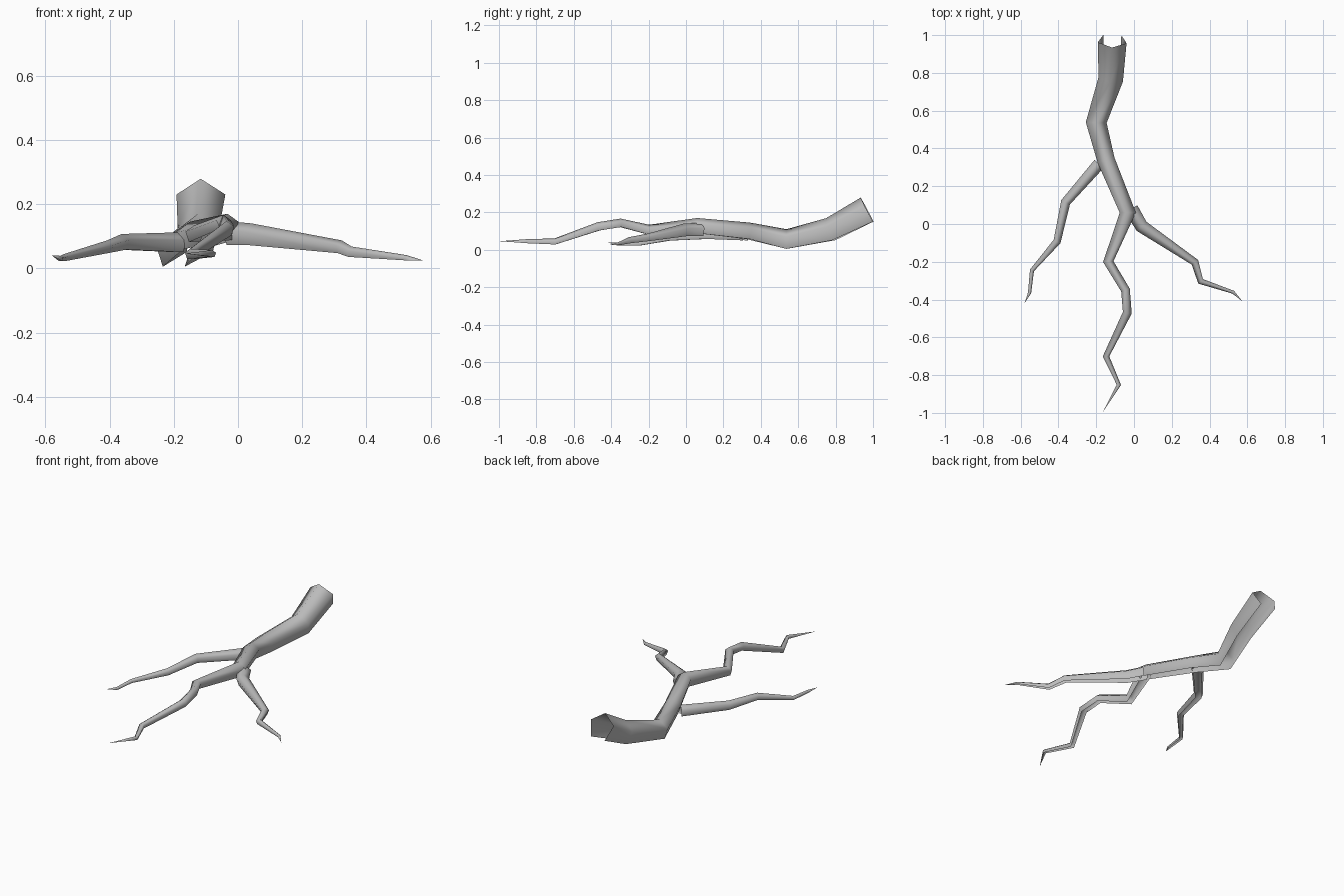
import bpy
import bmesh
from math import cos, sin, radians
from mathutils import Vector

cube = bpy.data.objects.get("Cube")
if cube:
    bpy.data.objects.remove(cube, do_unlink=True)

# Single flat grey
grey = bpy.data.materials.new("root_grey")
grey.use_nodes = True
colour = (0.5, 0.5, 0.5, 1)
grey.diffuse_color = colour
grey.node_tree.nodes["Principled BSDF"].inputs["Base Color"].default_value = colour

# Five-cornered section with its ridge on top and its underside left open
CORNERS = [radians(a) for a in (-144, -72, 0, 72, 144)]


def root(name, path):
    """Sweep the open section along (x, y, z, radius) stations, ending in a tip."""
    bm = bmesh.new()
    points = [Vector(p[:3]) for p in path]
    rings = []
    for i, (centre, station) in enumerate(zip(points, path)):
        tangent = Vector()
        if i > 0:
            tangent += (centre - points[i - 1]).normalized()
        if i < len(points) - 1:
            tangent += (points[i + 1] - centre).normalized()
        tangent.normalize()
        side = tangent.cross(Vector((0, 0, 1))).normalized()
        up = side.cross(tangent)
        if i == len(points) - 1:
            rings.append([bm.verts.new(centre)] * len(CORNERS))
        else:
            rings.append([bm.verts.new(centre + station[3] * (side * sin(a) + up * cos(a)))
                          for a in CORNERS])
    for a, b in zip(rings, rings[1:]):
        for k in range(len(CORNERS) - 1):
            if b[k] is b[k + 1]:
                bm.faces.new((a[k], a[k + 1], b[k]))
            else:
                bm.faces.new((a[k], a[k + 1], b[k + 1], b[k]))
    # Turn the faces outward, judged by the ridge strip
    bm.normal_update()
    if bm.faces[:][1].normal.z < 0:
        bmesh.ops.reverse_faces(bm, faces=bm.faces[:])
    mesh = bpy.data.meshes.new(name)
    bm.to_mesh(mesh)
    bm.free()
    mesh.materials.append(grey)
    mesh.shade_smooth()
    obj = bpy.data.objects.new(name, mesh)
    bpy.context.collection.objects.link(obj)
    return obj


# Thick trunk running on into the middle branch
root("main_root", [
    (-0.115, 0.971, 0.208, 0.08), (-0.122, 0.772, 0.104, 0.069),
    (-0.20, 0.537, 0.052, 0.058), (-0.147, 0.335, 0.097, 0.049),
    (-0.033, 0.06, 0.125, 0.045), (-0.136, -0.20, 0.105, 0.029),
    (-0.045, -0.35, 0.142, 0.025), (-0.035, -0.468, 0.123, 0.025),
    (-0.148, -0.70, 0.043, 0.018), (-0.08, -0.852, 0.045, 0.012),
    (-0.165, -0.995, 0.046, 0)])

# Branch on the left side
root("left_branch", [
    (-0.015, 0.08, 0.105, 0.04), (0.04, -0.012, 0.103, 0.037),
    (0.322, -0.202, 0.065, 0.022), (0.352, -0.303, 0.05, 0.018),
    (0.525, -0.361, 0.032, 0.009), (0.575, -0.41, 0.025, 0)])

# Branch on the right side
root("right_branch", [
    (-0.185, 0.318, 0.078, 0.034), (-0.362, 0.115, 0.08, 0.027),
    (-0.407, -0.092, 0.066, 0.021), (-0.54, -0.245, 0.033, 0.012),
    (-0.553, -0.365, 0.03, 0.009), (-0.58, -0.42, 0.04, 0)])
